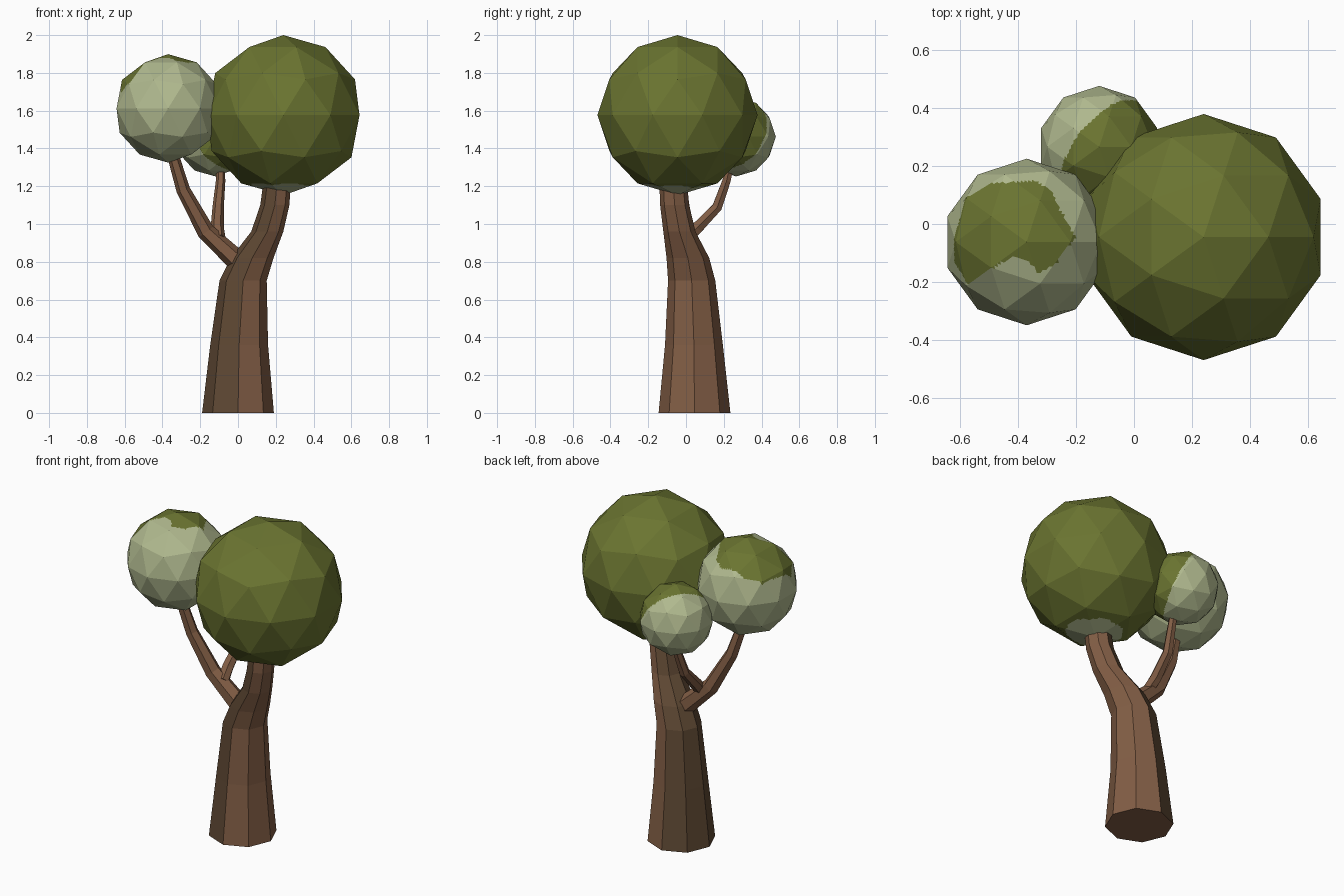
import bpy, bmesh, math
from mathutils import Vector

if "Cube" in bpy.data.objects:
    bpy.data.objects.remove(bpy.data.objects["Cube"])


def material(name, rgb):
    m = bpy.data.materials.new(name)
    m.diffuse_color = (*rgb, 1)
    m.use_nodes = True
    m.node_tree.nodes["Principled BSDF"].inputs["Base Color"].default_value = m.diffuse_color
    return m


bark = material("bark brown", (0.225, 0.112, 0.060))
dark_bark = material("dark bark", (0.115, 0.066, 0.034))
leaf = material("leaf green", (0.145, 0.175, 0.030))
pale = material("pale leaf", (0.43, 0.48, 0.27))


def finish(name, bm, mats):
    mesh = bpy.data.meshes.new(name)
    bm.to_mesh(mesh)
    bm.free()
    for m in mats:
        mesh.materials.append(m)
    ob = bpy.data.objects.new(name, mesh)
    bpy.context.collection.objects.link(ob)
    return ob


def tube(name, path, sides, mats, level=False, rule=None):
    """Tapered tube through (x, y, z, radius) points."""
    bm = bmesh.new()
    pts = [Vector(p[:3]) for p in path]
    rings = []
    for i, c in enumerate(pts):
        t = (pts[min(i + 1, len(pts) - 1)] - pts[max(i - 1, 0)]).normalized()
        if level:
            t = Vector((0, 0, 1))
        u = Vector((0, 1, 0)).cross(t).normalized()
        v = t.cross(u)
        ring = []
        for k in range(sides):
            a = 2 * math.pi * k / sides
            ring.append(bm.verts.new(c + path[i][3] * (u * math.cos(a) + v * math.sin(a))))
        rings.append(ring)
    for lo, hi in zip(rings, rings[1:]):
        for k in range(sides):
            n = (k + 1) % sides
            f = bm.faces.new((lo[k], lo[n], hi[n], hi[k]))
            if rule:
                f.material_index = rule(k)
    bm.faces.new(rings[0][::-1])
    bm.faces.new(rings[-1])
    bmesh.ops.recalc_face_normals(bm, faces=bm.faces)
    return finish(name, bm, mats)


def foliage(name, centre, radius, is_pale):
    """Low-poly ball; its flat faces are split finely so the colour patch has a clean edge."""
    bm = bmesh.new()
    bmesh.ops.create_icosphere(bm, subdivisions=2, radius=radius)
    bmesh.ops.translate(bm, verts=bm.verts, vec=centre)
    bmesh.ops.subdivide_edges(bm, edges=bm.edges[:], cuts=11, use_grid_fill=True)
    for f in bm.faces:
        f.material_index = int(is_pale(f.calc_center_median()))
    return finish(name, bm, [leaf, pale])


def inside(p, poly):
    hit = False
    for (x1, y1), (x2, y2) in zip(poly, poly[1:] + poly[:1]):
        if (y1 > p.y) != (y2 > p.y) and p.x < x1 + (p.y - y1) * (x2 - x1) / (y2 - y1):
            hit = not hit
    return hit


# Trunk: octagonal, darker bark on the left-hand faces
tube("trunk", [(0, 0.045, 0, 0.19), (0.006, 0.042, 0.36, 0.153), (0.027, 0.03, 0.70, 0.125),
               (0.075, 0.01, 0.82, 0.113), (0.155, -0.035, 0.96, 0.085),
               (0.195, -0.06, 1.10, 0.077), (0.21, -0.07, 1.25, 0.072)],
     8, [bark, dark_bark], level=True, rule=lambda k: int(2 <= k <= 5))

# Branches
tube("left_branch", [(0.06, 0.01, 0.76, 0.06), (-0.02, 0.01, 0.82, 0.056),
                     (-0.17, 0.0, 0.96, 0.047), (-0.29, -0.03, 1.18, 0.037),
                     (-0.355, -0.06, 1.40, 0.030)], 6, [bark])
tube("back_branch", [(-0.10, 0.0, 0.92, 0.035), (-0.11, 0.06, 0.98, 0.035),
                     (-0.105, 0.165, 1.09, 0.030), (-0.092, 0.215, 1.23, 0.025),
                     (-0.092, 0.24, 1.34, 0.020)], 6, [bark])

# Large crown: pale patch underneath
foliage("large_crown", (0.24, -0.045, 1.576), 0.424,
        lambda p: p.z < 1.3 and math.hypot(p.x - 0.23, p.y + 0.07) < 0.16)

# Left crown: pale with an irregular green cap
cap = [(-0.58, 0.09), (-0.49, 0.14), (-0.34, 0.15), (-0.28, 0.11), (-0.26, 0.06),
       (-0.20, -0.05), (-0.24, -0.09), (-0.27, -0.14), (-0.33, -0.17), (-0.36, -0.13),
       (-0.41, -0.11), (-0.47, -0.14), (-0.57, -0.21), (-0.62, -0.13), (-0.62, -0.05)]
foliage("left_crown", (-0.37, -0.062, 1.612), 0.287,
        lambda p: p.z < 1.612 or not inside(p, cap))

# Back crown: green on the side towards the large crown
c = Vector((-0.12, 0.266, 1.462))
foliage("back_crown", c, 0.21,
        lambda p: (p - c).dot(Vector((0.7, -0.55, 0.45))) < 0.01)
